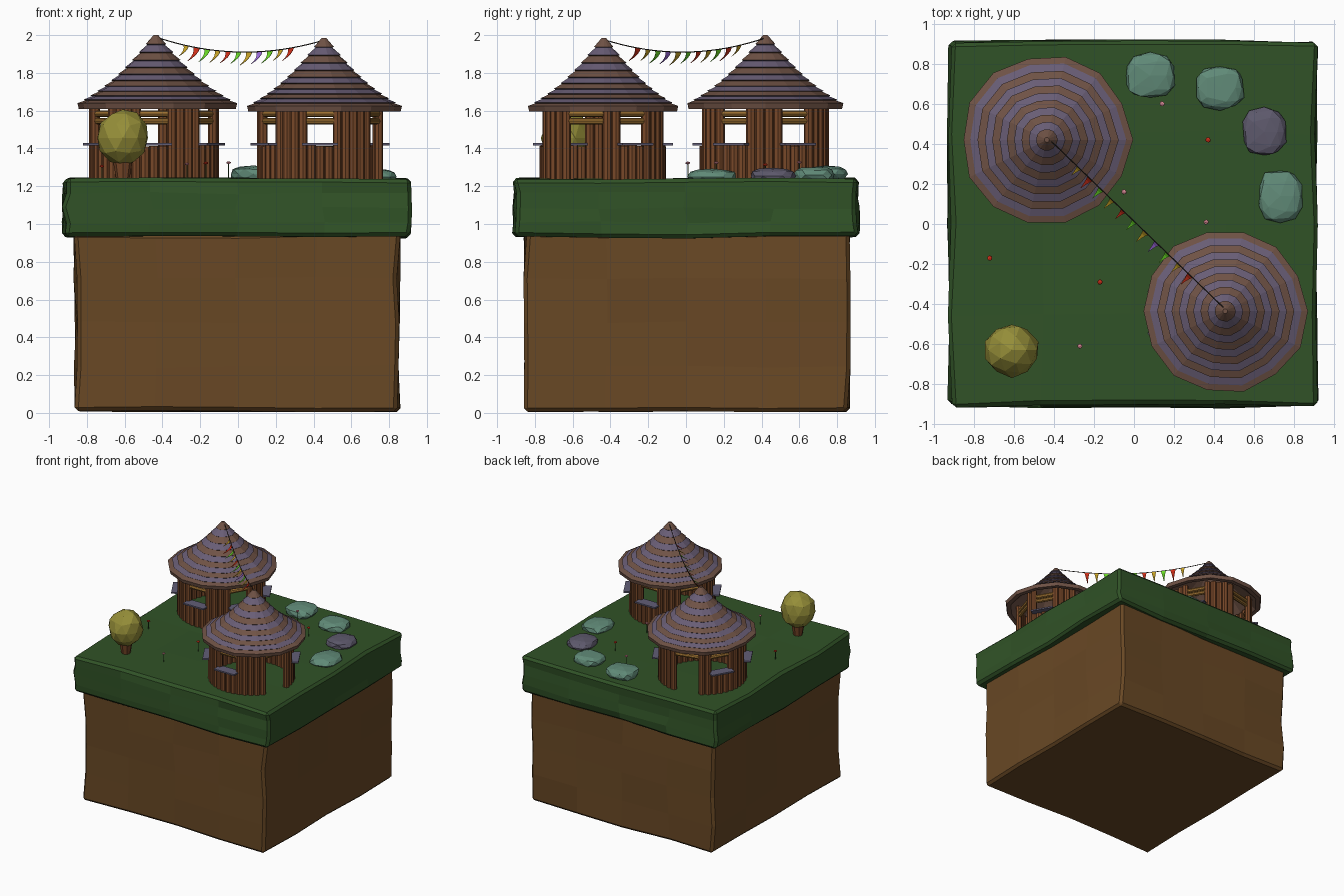
import bpy, bmesh, random
from math import sin, cos, pi, radians
from mathutils import Vector, Matrix

if "Cube" in bpy.data.objects:
    bpy.data.objects.remove(bpy.data.objects["Cube"])

random.seed(4)
ORIGIN = Vector((0, 0, 0))


def mat(name, r, g, b):
    m = bpy.data.materials.new(name)
    m.diffuse_color = (r, g, b, 1)
    m.use_nodes = True
    m.node_tree.nodes["Principled BSDF"].inputs["Base Color"].default_value = m.diffuse_color
    return m


SOIL = mat("soil", .14, .065, .018)
GRASS = mat("grass", .03, .085, .02)
LOG = mat("log", .19, .065, .022)
LINTEL = mat("lintel", .33, .16, .03)
THATCH = [mat("thatch_brown", .16, .085, .06), mat("thatch_mauve", .14, .11, .18)]
LEAF = mat("leaf", .30, .27, .04)
STONE_G = mat("stone_green", .12, .26, .19)
STONE_P = mat("stone_mauve", .11, .10, .15)
SILL = mat("sill", .12, .11, .18)
ROPE = mat("rope", .03, .025, .02)
GOLD = mat("gold", .6, .38, .02)
RED = mat("red", .65, .03, .01)
GREEN = mat("green", .15, .75, .02)
PURPLE = mat("purple", .35, .15, .75)
PINK = mat("pink", .7, .25, .3)


def finish(name, bm, *mats):
    bmesh.ops.recalc_face_normals(bm, faces=bm.faces)
    me = bpy.data.meshes.new(name)
    bm.to_mesh(me)
    bm.free()
    ob = bpy.data.objects.new(name, me)
    bpy.context.collection.objects.link(ob)
    for m in mats:
        me.materials.append(m)
    return ob


def rod(bm, a, b, r, sides=8):
    """Cylinder between two points."""
    a, b = Vector(a), Vector(b)
    rot = (b - a).to_track_quat('Z', 'Y').to_matrix().to_4x4()
    bmesh.ops.create_cone(bm, cap_ends=True, segments=sides, radius1=r, radius2=r,
                          depth=(b - a).length, matrix=Matrix.Translation((a + b) / 2) @ rot)


def slab(name, centre, size, m, jitter, bevel):
    """Box with uneven sides and softened edges."""
    bm = bmesh.new()
    bmesh.ops.create_cube(bm, size=1)
    bmesh.ops.subdivide_edges(bm, edges=bm.edges[:], cuts=3, use_grid_fill=True)
    for v in bm.verts:
        for i in range(3):
            v.co[i] = v.co[i] * size[i] + centre[i] + random.uniform(-jitter, jitter) * (.5 if i == 2 else 1)
    ob = finish(name, bm, m)
    mod = ob.modifiers.new("bevel", 'BEVEL')
    mod.width, mod.segments, mod.limit_method = .02, 1, 'ANGLE'
    mod.angle_limit = radians(45)
    return ob


# ground: soil block with an overhanging grass layer
slab("soil_block", (-.005, .005, .48), (1.71, 1.71, .94), SOIL, .012, .02)
slab("grass_layer", (-.005, 0, 1.085), (1.83, 1.82, .31), GRASS, .014, .02)


def hut(name, x, y, rot, s, roof_xy, apex):
    def p(deg, r, z):
        a = radians(deg + rot)
        return (x + r * s * cos(a), y + r * s * sin(a), z)

    # ring of 42 logs; six openings, the first being the door
    step = 360 / 42
    bm = bmesh.new()
    for k in range(42):
        if k <= 3:
            continue
        window = k % 7 in (0, 1, 6) and k not in (1, 41)
        top = 1.415 if window else 1.63
        top += random.uniform(-.006, .006)
        rod(bm, p(k * step, .31, 1.21), p(k * step, .31, top), .0245 * s)
    finish(name + "_log_wall", bm, LOG)

    # paired lintel logs over every opening, sills under windows
    bl, bs = bmesh.new(), bmesh.new()
    for j in range(6):
        c = 1.5 * step if j == 0 else 60 * j
        h = (2.6 if j == 0 else 2.1) * step
        for z in (1.545, 1.583):
            rod(bl, p(c - h, .31, z), p(c + h, .31, z), .017)
        if j:
            m = Matrix.Translation(p(c, .328, 1.422)) @ Matrix.Rotation(radians(c + rot), 4, 'Z')
            bmesh.ops.create_cube(bs, size=1, matrix=m @ Matrix.Diagonal((.085, .19, .012, 1)))
    finish(name + "_lintels", bl, LINTEL)
    finish(name + "_window_sills", bs, SILL)

    # banded thatch roof, slightly concave, with a hollow underside
    n, bands = 14, 11
    eave = apex - .36
    prof = []
    for i in range(bands + 1):
        t = i / bands
        r = .012 + .40 * t
        z = apex - .36 * (t + .11 * sin(pi * t))
        prof.append((r, z))
        if 0 < i < bands:
            prof[-1] = (r + .004, z - .003)
            prof.append((r - .003, z - .008))
    prof += [(.405, eave - .03), (.37, eave - .03), (.2, apex - .22), (.012, apex - .05)]
    bm = bmesh.new()
    wob = [random.uniform(.975, 1.015) for _ in range(n)]
    rings = [[bm.verts.new((roof_xy[0] + r * s * w * cos(2 * pi * i / n),
                            roof_xy[1] + r * s * w * sin(2 * pi * i / n), z))
              for i, w in enumerate(wob)] for r, z in prof]
    for q in range(len(rings) - 1):
        for i in range(n):
            f = bm.faces.new((rings[q][i], rings[q][i - 1], rings[q + 1][i - 1], rings[q + 1][i]))
            f.material_index = ((q + 1) // 2) % 2 if q < 2 * bands - 1 else 0
    bm.faces.new(rings[0])
    bm.faces.new(rings[-1])
    finish(name + "_thatched_roof", bm, *THATCH)


hut("back_hut", -.445, .415, 90, 1.03, (-.435, .42), 2.0)
hut("front_hut", .435, -.44, -30, 1.0, (.455, -.435), 1.985)

# rope sagging between the two roof tips
A, B = Vector((-.42, .42, 1.985)), Vector((.46, -.43, 1.975))


def rope_at(t):
    return A.lerp(B, t) - Vector((0, 0, .28 * t * (1 - t)))


bm = bmesh.new()
for i in range(20):
    rod(bm, rope_at(i / 20), rope_at((i + 1) / 20), .003, 5)
finish("bunting_rope", bm, ROPE)

# wind-blown tapered flags
colours = [GOLD, RED, GREEN, GOLD, RED, GREEN, GOLD, PURPLE, GREEN, GOLD, RED]
for i, m in enumerate(colours):
    t = .165 + i * .063
    size = random.uniform(.8, 1.15)
    bm = bmesh.new()
    prev = None
    for k in range(5):
        u = k / 4
        drop = Vector((-.045 * u * u, -.045 * u * u, -.065 * u)) * size
        half = .021 * size * (1 - .97 * u) / 1.22
        row = [bm.verts.new(rope_at(t + d * half) + drop) for d in (-1, 1)]
        if prev:
            bm.faces.new((prev[0], prev[1], row[1], row[0]))
        prev = row
    ob = finish("bunting_flag", bm, m)
    ob.modifiers.new("thickness", 'SOLIDIFY').thickness = .002

# tree: short trunk and faceted crown
bm = bmesh.new()
bmesh.ops.create_cone(bm, cap_ends=True, segments=8, radius1=.032, radius2=.055, depth=.13,
                      matrix=Matrix.Translation((-.61, -.63, 1.285)))
finish("tree_trunk", bm, LOG)


def blob(name, c, size, m, jitter, sub=2, power=1):
    bm = bmesh.new()
    bmesh.ops.create_icosphere(bm, subdivisions=sub, radius=1)
    for v in bm.verts:
        k = random.uniform(1 - jitter, 1 + jitter)
        for i in range(3):
            d = v.co[i]
            v.co[i] = c[i] + size[i] * k * abs(d) ** power * (1 if d > 0 else -1)
    return finish(name, bm, m)


blob("tree_crown", (-.61, -.63, 1.455), (.135, .135, .152), LEAF, .05)

# flat boulders
for x, y, z, sx, sy, m in [(.08, .74, 1.265, .125, .115, STONE_G), (.43, .68, 1.26, .12, .11, STONE_G),
                           (.65, .46, 1.255, .11, .12, STONE_P), (.73, .14, 1.25, .11, .13, STONE_G)]:
    blob("boulder", (x, y, z), (sx, sy, .042), m, .06, 2, .75)

# small flowers
for x, y, m in [(.37, .42, RED), (.36, .01, PINK), (.14, .60, PINK), (-.05, .16, PINK),
                (-.72, -.17, RED), (-.17, -.29, RED), (-.27, -.61, PINK)]:
    h = random.uniform(1.30, 1.335)
    bm = bmesh.new()
    rod(bm, (x, y, 1.22), (x, y, h), .003, 5)
    finish("flower_stem", bm, GRASS)
    blob("flower_head", (x, y, h), (.014, .014, .008), m, .1, 1)
